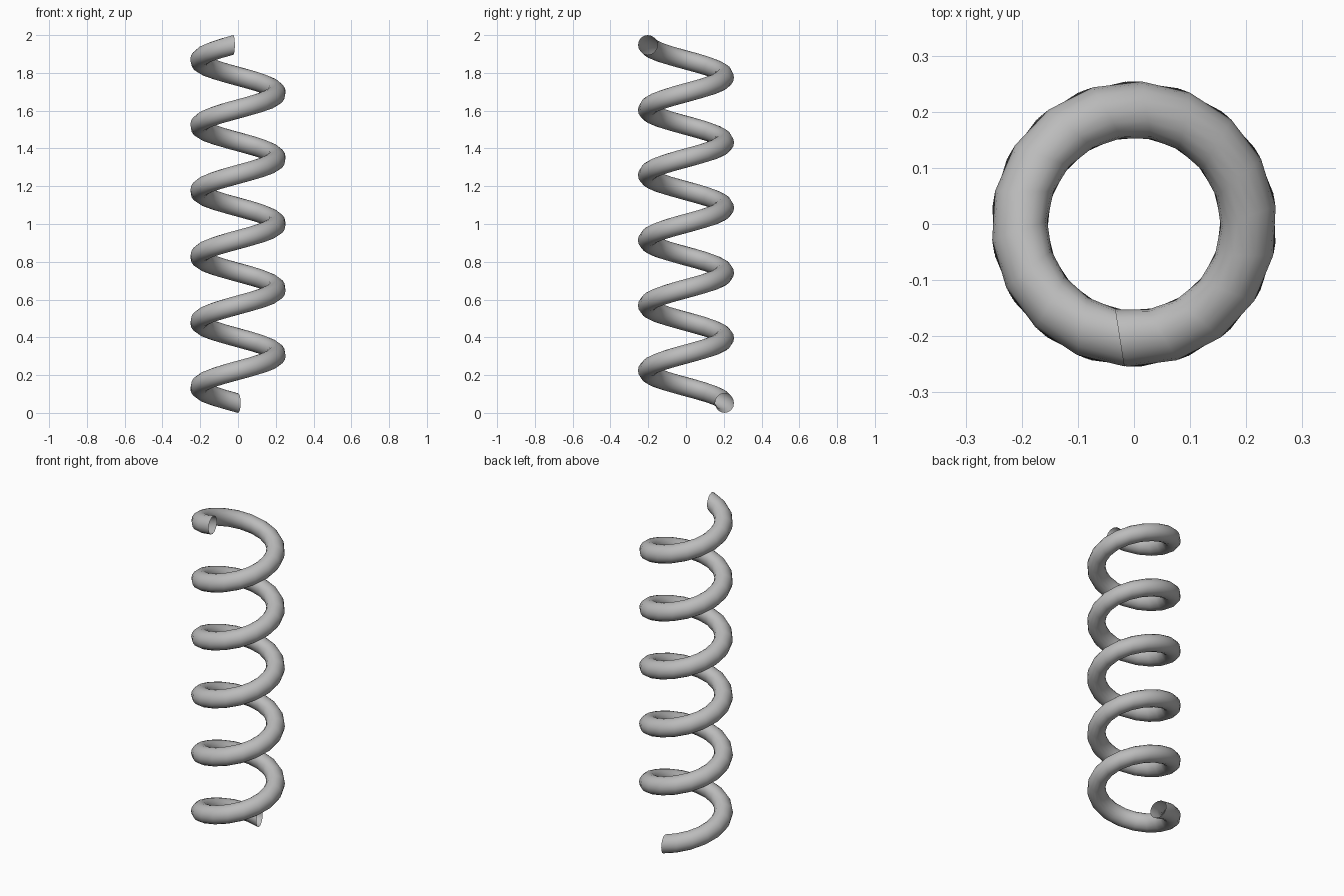
import bpy, bmesh
from math import sin, cos, pi, radians
from mathutils import Vector

cube = bpy.data.objects.get("Cube")
if cube:
    bpy.data.objects.remove(cube, do_unlink=True)

COIL_RADIUS, WIRE_RADIUS = 0.204, 0.052
START, SWEEP = radians(90), radians(1973)
STEPS, SIDES = 99, 16
SKEW = radians(16)          # wire sections lead the coil slightly

# Steel material
steel = bpy.data.materials.new("steel_grey")
steel.use_nodes = True
colour = (0.5, 0.5, 0.5, 1)
steel.diffuse_color = colour
steel.node_tree.nodes["Principled BSDF"].inputs["Base Color"].default_value = colour


def wire_section(bm, step):
    """Upright ring of vertices around one point of the helix."""
    t = step / STEPS
    angle = START + SWEEP * t
    height = WIRE_RADIUS + (2 - 2 * WIRE_RADIUS) * t
    centre = Vector((COIL_RADIUS * cos(angle), COIL_RADIUS * sin(angle), height))
    outward = Vector((cos(angle + SKEW), sin(angle + SKEW), 0))
    up = Vector((0, 0, 1))
    turns = [2 * pi * i / SIDES for i in range(SIDES)]
    return [bm.verts.new(centre + WIRE_RADIUS * (outward * cos(a) + up * sin(a)))
            for a in turns]


# Open-ended coiled wire
bm = bmesh.new()
rings = [wire_section(bm, s) for s in range(STEPS + 1)]
for low, high in zip(rings, rings[1:]):
    for i in range(SIDES):
        j = (i + 1) % SIDES
        bm.faces.new((low[i], low[j], high[j], high[i]))
bmesh.ops.recalc_face_normals(bm, faces=bm.faces)
# Make sure the normals point away from the wire's core
core = sum((v.co for v in rings[0]), Vector()) / SIDES
bm.normal_update()
bm.faces.ensure_lookup_table()
first = bm.faces[0]
if first.normal.dot(first.calc_center_median() - core) < 0:
    bmesh.ops.reverse_faces(bm, faces=bm.faces)

mesh = bpy.data.meshes.new("spring_coil")
bm.to_mesh(mesh)
bm.free()
mesh.materials.append(steel)
mesh.shade_smooth()
spring = bpy.data.objects.new("spring_coil", mesh)
bpy.context.collection.objects.link(spring)
